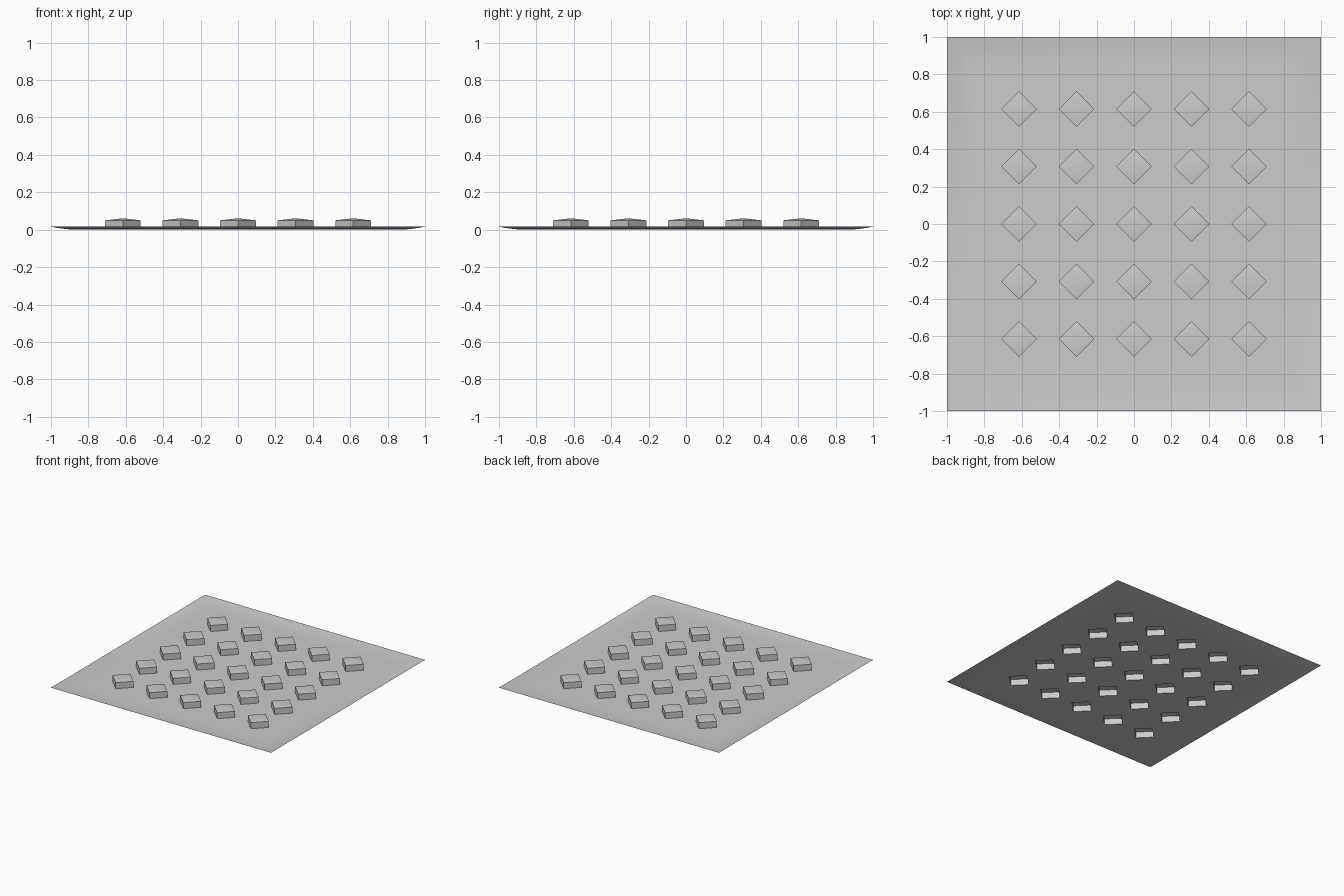
import bpy, bmesh

if "Cube" in bpy.data.objects:
    bpy.data.objects.remove(bpy.data.objects["Cube"])

PITCH = 0.3075    # stud spacing
R = 0.095         # half diagonal of a stud
FIELD = 2.5 * PITCH
COUNT = 5
centres = [((i - 2) * PITCH, (j - 2) * PITCH)
           for i in range(COUNT) for j in range(COUNT)]
CORNERS = [(1, 1), (-1, 1), (-1, -1), (1, -1)]
POINTS = [(1, 0), (0, 1), (-1, 0), (0, -1)]


def finish(name, bm):
    bmesh.ops.remove_doubles(bm, verts=bm.verts, dist=1e-4)
    me = bpy.data.meshes.new(name)
    bm.to_mesh(me)
    bm.free()
    ob = bpy.data.objects.new(name, me)
    bpy.context.collection.objects.link(ob)
    bpy.context.view_layer.objects.active = ob
    ob.select_set(True)
    bpy.ops.object.shade_smooth_by_angle(angle=0.5)
    ob.select_set(False)
    return ob


def ring(bm, cx, cy, pts, r, z):
    return [bm.verts.new((cx + x * r, cy + y * r, z)) for x, y in pts]


# thin sheet: a field of square cells, each with a diamond opening under its stud
bm = bmesh.new()
for cx, cy in centres:
    c = ring(bm, cx, cy, CORNERS, PITCH / 2, 0)
    d = ring(bm, cx, cy, POINTS, R, 0)
    for k in range(4):
        n = (k + 1) % 4
        bm.faces.new((d[k], c[k], d[n]))
        bm.faces.new((c[k], c[n], d[n]))

# border of the sheet, curling up slightly at the outer edge
prev = None
for r in (FIELD, 0.85, 0.89, 0.93, 0.97, 1.0):
    z = 0.016 * (max(0, r - 0.85) / 0.15) ** 2
    cur = ring(bm, 0, 0, CORNERS, r, z)
    if prev:
        for k in range(4):
            n = (k + 1) % 4
            bm.faces.new((prev[k], cur[k], cur[n], prev[n]))
    prev = cur
finish("sheet", bm)

# hollow diamond studs with shallow pointed tops
bm = bmesh.new()
for cx, cy in centres:
    low = ring(bm, cx, cy, POINTS, R, 0)
    top = ring(bm, cx, cy, POINTS, R, 0.05)
    peak = bm.verts.new((cx, cy, 0.061))
    for k in range(4):
        n = (k + 1) % 4
        bm.faces.new((low[k], low[n], top[n], top[k]))
        bm.faces.new((top[k], top[n], peak))
finish("studs", bm)
